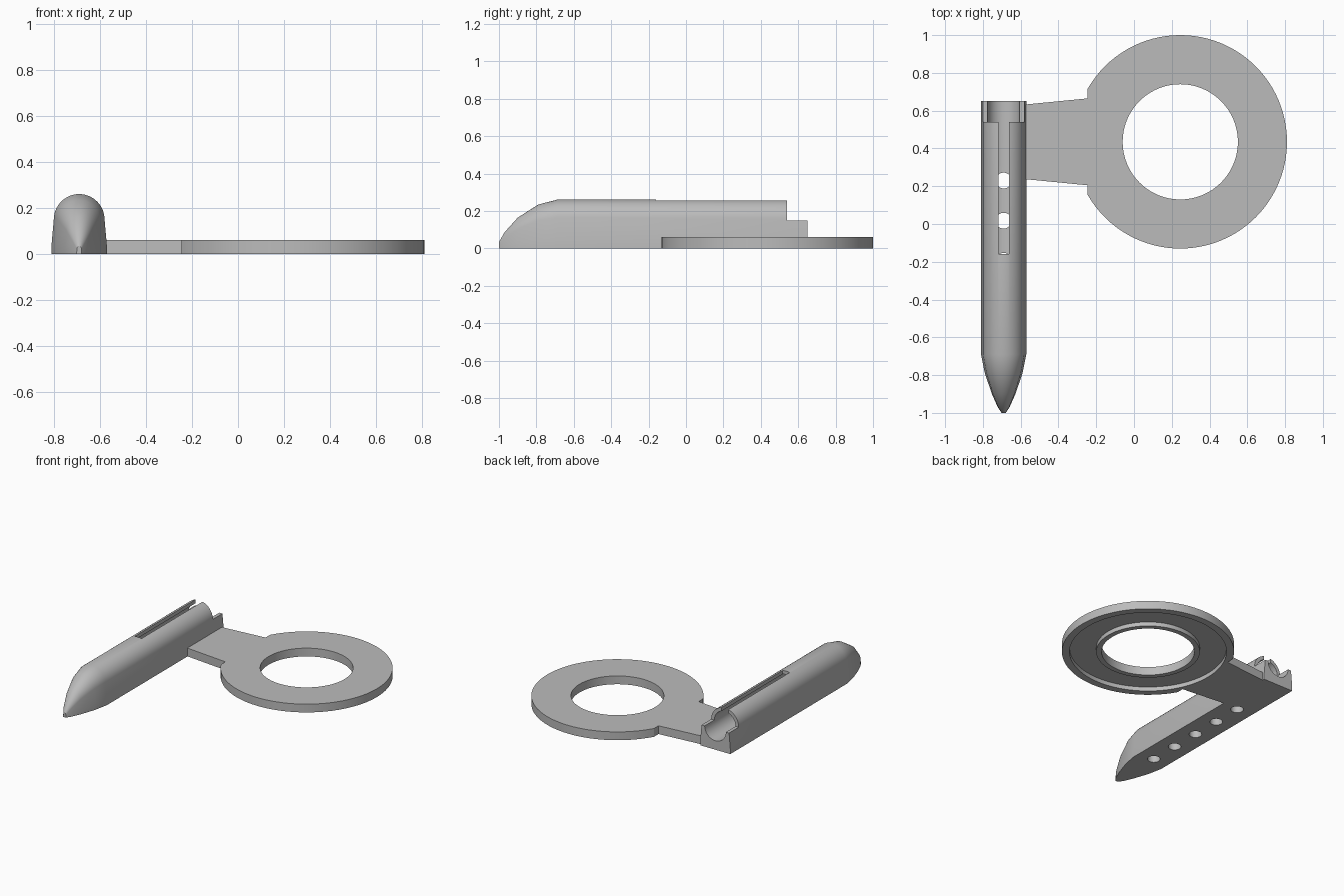
import bpy, bmesh, math
from mathutils import Matrix

if "Cube" in bpy.data.objects:
    bpy.data.objects.remove(bpy.data.objects["Cube"])

grey = bpy.data.materials.new("plain grey")
grey.use_nodes = True
GREY = (0.5, 0.5, 0.5, 1)
grey.diffuse_color = GREY
grey.node_tree.nodes["Principled BSDF"].inputs["Base Color"].default_value = GREY


def finish(name, bm):
    bmesh.ops.recalc_face_normals(bm, faces=bm.faces)
    mesh = bpy.data.meshes.new(name)
    bm.to_mesh(mesh)
    bm.free()
    mesh.materials.append(grey)
    obj = bpy.data.objects.new(name, mesh)
    bpy.context.collection.objects.link(obj)
    return obj


def box(name, x0, x1, y0, y1, z0, z1):
    bm = bmesh.new()
    bmesh.ops.create_cube(bm, size=1)
    bmesh.ops.scale(bm, vec=(x1 - x0, y1 - y0, z1 - z0), verts=bm.verts)
    bmesh.ops.translate(bm, vec=((x0 + x1) / 2, (y0 + y1) / 2, (z0 + z1) / 2), verts=bm.verts)
    return finish(name, bm)


def rod(name, radius, x, y, z, length, along_y=False, sides=64):
    bm = bmesh.new()
    bmesh.ops.create_cone(bm, cap_ends=True, segments=sides, radius1=radius, radius2=radius, depth=length)
    if along_y:
        bmesh.ops.rotate(bm, matrix=Matrix.Rotation(math.pi / 2, 3, 'X'), verts=bm.verts)
    bmesh.ops.translate(bm, vec=(x, y, z), verts=bm.verts)
    return finish(name, bm)


def loft(name, rings):
    bm = bmesh.new()
    loops = [[bm.verts.new(p) for p in ring] for ring in rings]
    for a, b in zip(loops, loops[1:]):
        for i in range(len(a)):
            j = (i + 1) % len(a)
            bm.faces.new((a[i], a[j], b[j], b[i]))
    bm.faces.new(loops[0])
    bm.faces.new(loops[-1])
    return finish(name, bm)


def modify(obj, cutter, operation='DIFFERENCE'):
    mod = obj.modifiers.new(operation.lower(), 'BOOLEAN')
    mod.operation, mod.solver, mod.object = operation, 'EXACT', cutter
    bpy.context.view_layer.objects.active = obj
    bpy.ops.object.modifier_apply(modifier=mod.name)
    bpy.data.objects.remove(cutter)


def smooth(obj):
    bpy.ops.object.select_all(action='DESELECT')
    obj.select_set(True)
    bpy.context.view_layer.objects.active = obj
    bpy.ops.object.shade_smooth_by_angle(angle=math.radians(25))


# Barrel: domed section with flared sides, narrowing to a flat-bottomed point
BX, BORE_Z, BACK = -0.69, 0.15, 0.65
section = [(0.12, 0), (0.12, 0.04)]
for i in range(25):
    a = math.radians(8 + 164 * i / 24)
    section.append((0.11 * math.cos(a), BORE_Z + 0.11 * math.sin(a)))
section += [(-0.12, 0.04), (-0.12, 0)]
stations = [(-1, 0.09, 0.13), (-0.97, 0.26, 0.33), (-0.9, 0.52, 0.63),
            (-0.79, 0.83, 0.9), (-0.69, 1, 1), (BACK, 1, 1)]
barrel = loft("barrel", [[(BX + x * sx, y, z * sz) for x, z in section] for y, sx, sz in stations])

# Bore, open back end, top slot and drain holes
modify(barrel, rod("bore_cutter", 0.085, BX, 0.01, BORE_Z, 1.4, along_y=True))
modify(barrel, box("back_cutter", BX - 0.2, BX + 0.2, 0.54, 0.8, BORE_Z, 0.4))
modify(barrel, box("slot_cutter", BX - 0.028, BX + 0.028, -0.16, 0.7, BORE_Z, 0.4))
for i in range(5):
    modify(barrel, rod("hole_cutter", 0.042, BX, -0.62 + 0.2125 * i, 0.04, 0.16, sides=32))
smooth(barrel)

# Ring plate: flat on the side facing the barrel, with a tapering arm
RX, RY, THICK, FLAT = 0.245, 0.435, 0.06, -0.245
plate = rod("ring_plate", 0.565, RX, RY, THICK / 2, THICK, sides=96)
modify(plate, box("flat_cutter", FLAT - 0.3, FLAT, -0.3, 1.2, -0.1, 0.2))
arm = loft("arm", [[(x, RY - w, 0), (x, RY + w, 0), (x, RY + w, THICK), (x, RY - w, THICK)]
                   for x, w in ((-0.572, 0.198), (FLAT, 0.23))])
modify(plate, arm, 'UNION')
modify(plate, rod("centre_cutter", 0.305, RX, RY, 0, 0.4, sides=96))

# Shallow channel under the ring
channel = rod("channel_cutter", 0.515, RX, RY, 0, 0.06, sides=96)
modify(channel, rod("lip_cutter", 0.34, RX, RY, 0, 0.2, sides=96))
modify(plate, channel)
smooth(plate)
